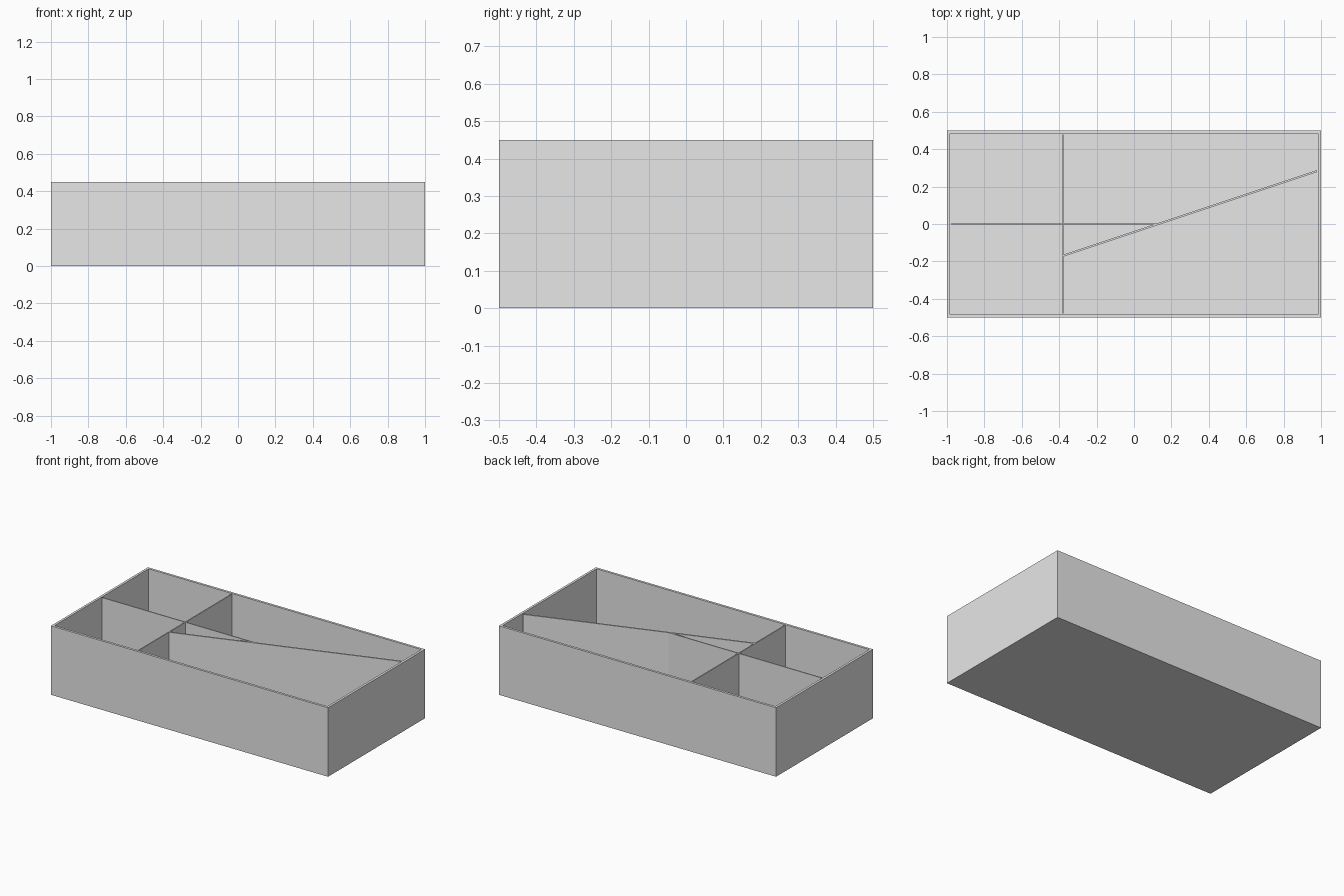
import bpy
import bmesh
from math import atan2, hypot

if "Cube" in bpy.data.objects:
    bpy.data.objects.remove(bpy.data.objects["Cube"], do_unlink=True)

LENGTH, WIDTH, HEIGHT = 2.0, 1.0, 0.45
WALL, FLOOR = 0.022, 0.022
THIN = 0.007
INNER_X, INNER_Y = LENGTH / 2 - WALL, WIDTH / 2 - WALL

# Plain grey for the whole organiser
grey = bpy.data.materials.new("plain_grey")
grey.use_nodes = True
colour = (0.8, 0.8, 0.8, 1.0)
grey.diffuse_color = colour
grey.node_tree.nodes["Principled BSDF"].inputs["Base Color"].default_value = colour


def finish(name, bm):
    bmesh.ops.recalc_face_normals(bm, faces=bm.faces)
    mesh = bpy.data.meshes.new(name)
    bm.to_mesh(mesh)
    bm.free()
    mesh.materials.append(grey)
    obj = bpy.data.objects.new(name, mesh)
    bpy.context.collection.objects.link(obj)
    return obj


def block(bm, size, centre_z):
    verts = bmesh.ops.create_cube(bm, size=1.0)["verts"]
    bmesh.ops.scale(bm, vec=size, verts=verts)
    bmesh.ops.translate(bm, vec=(0, 0, centre_z), verts=verts)


def divider(name, start, end, thickness):
    """Upright panel between two plan points, flush with the rim."""
    dx, dy = end[0] - start[0], end[1] - start[1]
    bm = bmesh.new()
    tall = HEIGHT - FLOOR
    block(bm, (hypot(dx, dy), thickness, tall), FLOOR + tall / 2)
    obj = finish(name, bm)
    obj.location = ((start[0] + end[0]) / 2, (start[1] + end[1]) / 2, 0)
    obj.rotation_euler.z = atan2(dy, dx)


# Open tray: inset the top face for the rim, then push it down to the floor
bm = bmesh.new()
block(bm, (LENGTH, WIDTH, HEIGHT), HEIGHT / 2)
bm.normal_update()
top = max(bm.faces, key=lambda f: f.calc_center_median().z)
bmesh.ops.inset_region(bm, faces=[top], thickness=WALL)
well = bmesh.ops.extrude_discrete_faces(bm, faces=[top])["faces"][0]
bmesh.ops.translate(bm, vec=(0, 0, FLOOR - HEIGHT), verts=well.verts)
finish("tray", bm)

# Dividers: cross wall, short lengthwise wall and the slanted wall
CROSS_X = -0.38
divider("cross_divider", (CROSS_X, -INNER_Y), (CROSS_X, INNER_Y), THIN)
divider("lengthwise_divider", (-INNER_X, 0), (0.13, 0), THIN)
divider("slanted_divider", (CROSS_X, -0.17), (INNER_X, 0.283), 0.01)
